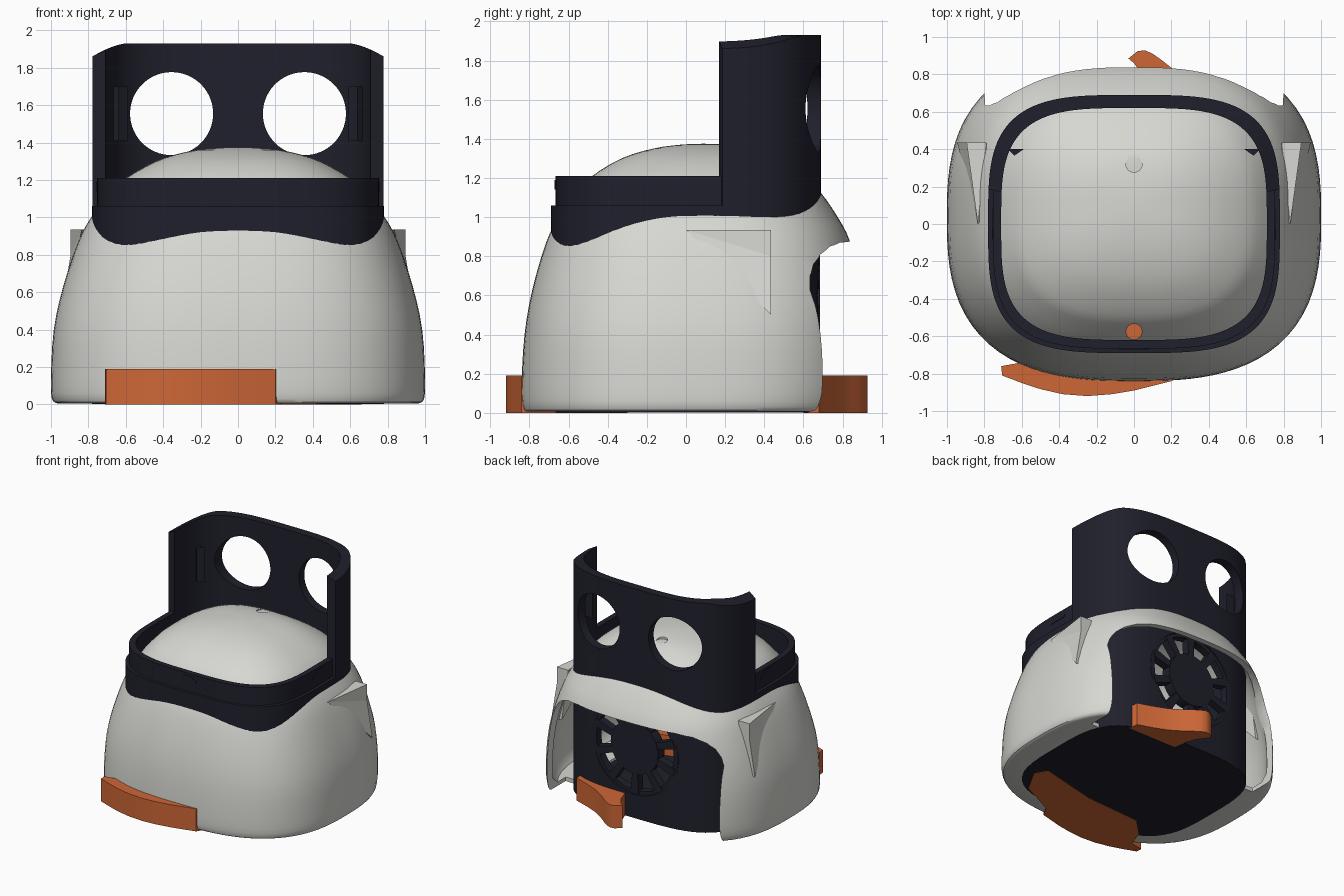
import bpy, bmesh, math
from mathutils import Vector

if "Cube" in bpy.data.objects:
    bpy.data.objects.remove(bpy.data.objects["Cube"], do_unlink=True)


def material(name, rgb):
    m = bpy.data.materials.new(name)
    m.use_nodes = True
    m.diffuse_color = (*rgb, 1)
    m.node_tree.nodes["Principled BSDF"].inputs["Base Color"].default_value = (*rgb, 1)
    return m


WHITE = material("warm white", (0.68, 0.68, 0.645))
DARK = material("dark navy", (0.014, 0.014, 0.025))
ORANGE = material("orange", (0.61, 0.135, 0.037))


def make(name, verts, faces, mat):
    bm = bmesh.new()
    vs = [bm.verts.new(v) for v in verts]
    for f in faces:
        bm.faces.new([vs[i] for i in f])
    bmesh.ops.recalc_face_normals(bm, faces=bm.faces)
    me = bpy.data.meshes.new(name)
    bm.to_mesh(me)
    bm.free()
    ob = bpy.data.objects.new(name, me)
    bpy.context.collection.objects.link(ob)
    me.materials.append(mat)
    return ob


def activate(ob):
    bpy.ops.object.select_all(action='DESELECT')
    ob.select_set(True)
    bpy.context.view_layer.objects.active = ob


def smooth(ob, angle=35):
    activate(ob)
    bpy.ops.object.shade_smooth_by_angle(angle=math.radians(angle))


def cut(ob, cutter):
    activate(ob)
    mod = ob.modifiers.new("cut", 'BOOLEAN')
    mod.operation, mod.solver, mod.object = 'DIFFERENCE', 'EXACT', cutter
    bpy.ops.object.modifier_apply(modifier=mod.name)
    bpy.data.objects.remove(cutter, do_unlink=True)


def prism(name, outline, lo, hi, mat, axis='z'):
    """Extrude a 2D outline along z, or an x-z outline along y."""
    n = len(outline)
    put = (lambda p, h: (p[0], p[1], h)) if axis == 'z' else (lambda p, h: (p[0], h, p[1]))
    verts = [put(p, h) for h in (lo, hi) for p in outline]
    faces = [(i, (i + 1) % n, n + (i + 1) % n, n + i) for i in range(n)]
    return make(name, verts, faces + [tuple(range(n)), tuple(range(n, 2 * n))], mat)


def circle(cx, cy, r, n=48):
    return [(cx + r * math.cos(math.tau * i / n), cy + r * math.sin(math.tau * i / n))
            for i in range(n)]


def squircle(t, a, b, n):
    c, s = math.cos(t), math.sin(t)
    r = (abs(c / a) ** n + abs(s / b) ** n) ** (-1 / n)
    return r * c, r * s


def arc_wall(name, outer, inner, z0, top, t0, t1, steps=96):
    """Curved wall between two squircles over an arc."""
    verts = []
    for i in range(steps + 1):
        t = t0 + (t1 - t0) * i / steps
        (xo, yo), (xi, yi) = squircle(t, *outer, 3.5), squircle(t, *inner, 3.5)
        verts += [(xo, yo, z0), (xo, yo, top(xo)), (xi, yi, top(xi)), (xi, yi, z0)]
    faces = [(4 * i + k, 4 * i + (k + 1) % 4, 4 * i + 4 + (k + 1) % 4, 4 * i + 4 + k)
             for i in range(steps) for k in range(4)]
    end = 4 * steps
    return make(name, verts, faces + [(0, 1, 2, 3), (end, end + 1, end + 2, end + 3)], DARK)


# Domed outer shell: height, half width, front y, back y
rows = [Vector(r) for r in (
    (0.006, .965, -.815, .88), (0.03, .995, -.835, .9), (.15, 1, -.84, .92),
    (.4, .985, -.825, .92), (.63, .935, -.785, .9), (.87, .855, -.715, .84),
    (1.0, .785, -.65, .775), (1.13, .685, -.555, .685), (1.21, .6, -.48, .6),
    (1.3, .44, -.33, .46), (1.35, .28, -.17, .34), (1.37, .13, -.03, .21),
    (1.375, .01, .08, .1))]
profile = []
for i in range(len(rows) - 1):
    p0, p1, p2, p3 = rows[max(i - 1, 0)], rows[i], rows[i + 1], rows[min(i + 2, len(rows) - 1)]
    for u in (0, 1 / 3, 2 / 3):
        d1, d2 = (p2 - p0) / 2, (p3 - p1) / 2
        profile.append(p1 * (2 * u**3 - 3 * u**2 + 1) + d1 * (u**3 - 2 * u**2 + u)
                       + p2 * (3 * u**2 - 2 * u**3) + d2 * (u**3 - u**2))
profile.append(rows[-1])


def resize(row, k, z):
    return Vector((z, row[1] * k, row[2] * k, row[3] * k))


# One closed skin: down the outside, across the open floor, up the inside
inside = [resize(r, .955, r[0] * .97) for r in profile if r[0] > .06]
skin = profile[::-1] + [resize(rows[0], .72, .006), resize(rows[0], .72, .04),
                        resize(rows[0], .955, .04)] + inside
SEG = 96
verts = []
for z, a, f, b in skin:
    for k in range(SEG):
        x, y = squircle(math.tau * k / SEG, a, (b - f) / 2, 2.72)
        verts.append((x, y + (f + b) / 2, z))
faces = [(r * SEG + k, r * SEG + (k + 1) % SEG, (r + 1) * SEG + (k + 1) % SEG, (r + 1) * SEG + k)
         for r in range(len(skin) - 1) for k in range(SEG)]
faces += [tuple(range(SEG)), tuple(range(len(verts) - SEG, len(verts)))]
shell = make("outer_shell", verts, faces, WHITE)

# Arched rear opening, front drain hole and crown dimple
half = [(.81, -.1), (.8, .1), (.8, .4), (.795, .63), (.77, .7), (.73, .76), (.67, .81),
        (.58, .85), (.45, .87), (.2, .875)]
arch = half + [(-x, z) for x, z in reversed(half)]
cut(shell, prism("arch_cutter", arch, .45, 1.3, WHITE, 'y'))
cut(shell, prism("drain_cutter", circle(0, -.575, .042, 24), .8, 1.5, WHITE))
cut(shell, prism("dimple_cutter", circle(0, .32, .043, 24), 1.345, 1.5, WHITE))
smooth(shell)

# Side fins on the shell
for side, label in ((1, "left"), (-1, "right")):
    pts = [(.835, 0, .935), (.895, .435, .935), (.79, .435, .935), (.945, .435, .5),
           (.85, .435, .5), (.895, .435, .8), (.78, .05, .9)]
    make(label + "_side_fin", [(side * x, y, z) for x, y, z in pts],
         [(0, 1, 2), (0, 5, 1), (0, 3, 5), (1, 5, 3, 4, 2), (0, 2, 6), (6, 2, 4), (0, 6, 4, 3)],
         WHITE)

# Tall rear wall with two round windows and the fan opening
T = math.atan2(.187, .78)
OUT, IN = (.78, .69), (.71, .62)


def wall_top(x):
    return 1.93 - .07 * (max(0, abs(x) - .6) / .18) ** 1.5


wall = arc_wall("rear_wall", OUT, IN, .01, wall_top, T, math.pi - T)
for x in (-.355, .355):
    cut(wall, prism("window_cutter", circle(x, 1.555, .222, 64), .3, 1, DARK, 'y'))
cut(wall, prism("fan_cutter", circle(0, .59, .39, 64), .3, 1, DARK, 'y'))
smooth(wall)

# Front band and the narrower rim above it
smooth(arc_wall("front_band", OUT, IN, .75, lambda x: 1.06, math.pi - T, math.tau + T))
smooth(arc_wall("front_rim", (.755, .667), IN, 1.05, lambda x: 1.21, math.pi - T, math.tau + T))

# Small catches on the rim: front, left and right
for label, turn in (("front", 0), ("left", math.pi / 2), ("right", -math.pi / 2)):
    reach = .672 if turn == 0 else .76
    pts = [(-.08, 1.14), (.08, 1.14), (.08, 1.16), (.03, 1.19), (-.03, 1.19), (-.08, 1.16)]
    catch = prism(label + "_catch", pts, -reach, -reach + .03, DARK, 'y')
    catch.rotation_euler.z = turn

# Upright guide ridges inside the rear wall
for side, label in ((1, "left"), (-1, "right")):
    prism(label + "_guide_ridge",
          [(side * x, y) for x, y in ((.59, .4), (.64, .365), (.675, .4))], 1.41, 1.7, DARK)

# Rear fan: rim, hub and spokes
CZ = .59
fan_rim = prism("fan_rim", circle(0, CZ, .4, 64), .61, .675, DARK, 'y')
cut(fan_rim, prism("rim_cutter", circle(0, CZ, .36, 64), .5, .8, DARK, 'y'))
smooth(fan_rim)
smooth(prism("fan_hub", circle(0, CZ, .22), .6, .685, DARK, 'y'))
for i in range(10):
    t = math.tau * (i + .5) / 10
    c, s = math.cos(t), math.sin(t)
    spoke = [(r * c - w * s, CZ + r * s + w * c)
             for r, w in ((.2, -.025), (.38, -.035), (.38, .035), (.2, .025))]
    prism("fan_spoke_%d" % (i + 1), spoke, .615, .68, DARK, 'y')

# Dark floor, orange front base with its lip, and orange rear tail
prism("floor_plate", [squircle(math.tau * i / 96, *OUT, 3.5) for i in range(96)], .003, .02, DARK)
base = [(-.71, -.76), (-.705, -.81), (-.6, -.85), (-.5, -.883), (-.38, -.91), (-.25, -.92),
        (-.12, -.91), (0, -.89), (.2, -.84), (.25, -.75), (.55, -.6), (.66, -.4),
        (.6, -.3), (.1, -.42), (-.4, -.45), (-.55, -.6), (-.6, -.74)]
smooth(prism("orange_base", base, 0, .19, ORANGE))
tail = [(.55, .6), (.54, .68), (.42, .72), (.3, .77), (.2, .835), (.15, .875), (.1, .91),
        (.06, .928), (.02, .925), (-.03, .885), (0, .86), (.05, .79), (.08, .7), (.1, .6)]
smooth(prism("orange_tail", tail, 0, .19, ORANGE))
